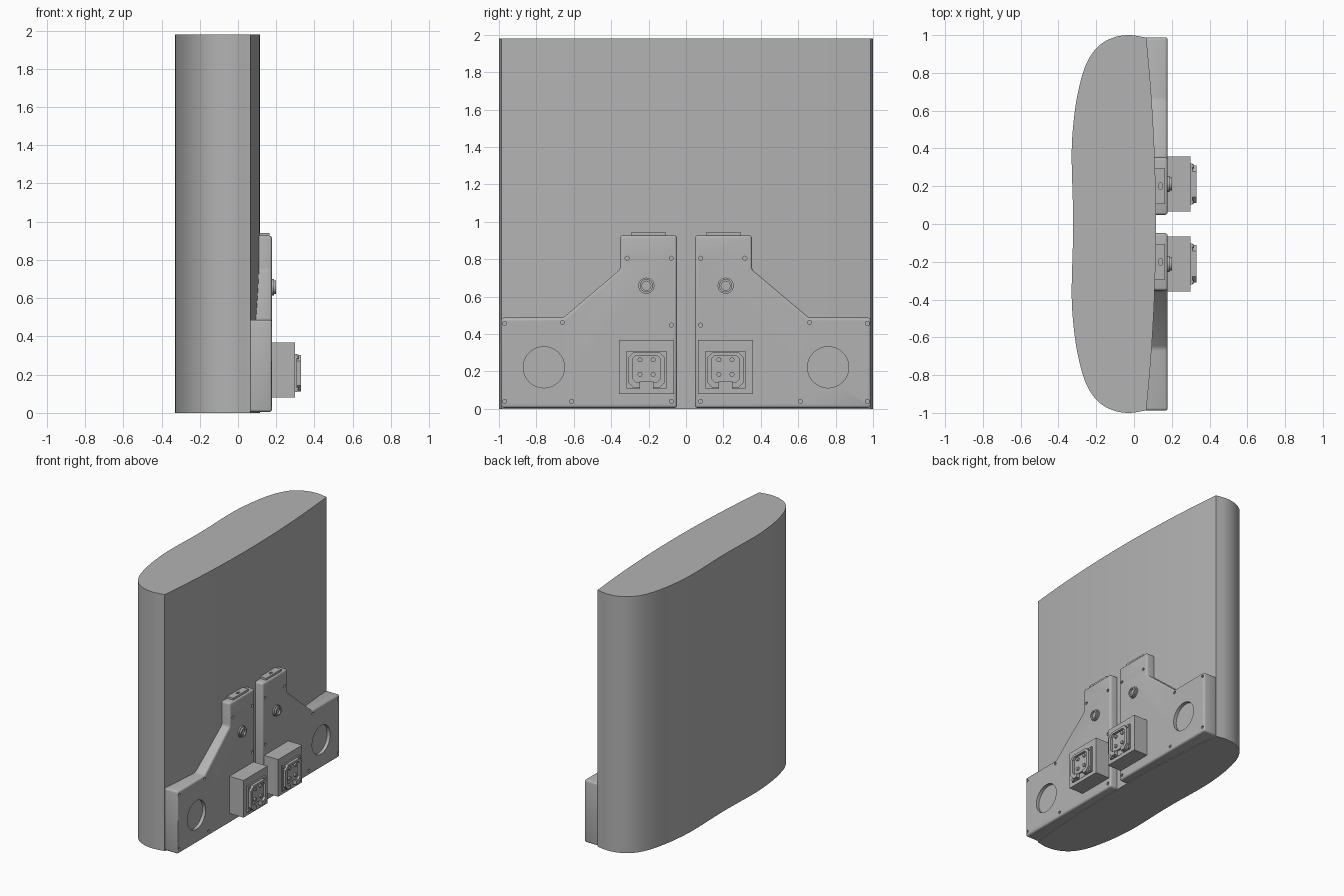
import bpy
import bmesh
import math
from mathutils import Vector

if "Cube" in bpy.data.objects:
    bpy.data.objects.remove(bpy.data.objects["Cube"], do_unlink=True)

gray = bpy.data.materials.new("plain_gray")
gray.use_nodes = True
gray.diffuse_color = (0.45, 0.45, 0.45, 1)
gray.node_tree.nodes["Principled BSDF"].inputs["Base Color"].default_value = gray.diffuse_color


def prism(name, outline, vector):
    """Extrude a closed 3D outline along a vector."""
    bm = bmesh.new()
    base = bm.faces.new([bm.verts.new(p) for p in outline])
    ext = bmesh.ops.extrude_face_region(bm, geom=[base], use_keep_orig=True)
    moved = [e for e in ext["geom"] if isinstance(e, bmesh.types.BMVert)]
    bmesh.ops.translate(bm, verts=moved, vec=vector)
    bmesh.ops.recalc_face_normals(bm, faces=bm.faces)
    mesh = bpy.data.meshes.new(name)
    bm.to_mesh(mesh)
    bm.free()
    mesh.materials.append(gray)
    obj = bpy.data.objects.new(name, mesh)
    bpy.context.collection.objects.link(obj)
    return obj


def slab(name, yz, x0, x1):
    return prism(name, [(x0, y, z) for y, z in yz], (x1 - x0, 0, 0))


def box(name, x0, x1, y0, y1, z0, z1):
    return slab(name, [(y0, z0), (y1, z0), (y1, z1), (y0, z1)], x0, x1)


def disc(name, y, z, r, x0, x1, n=32):
    angles = [2 * math.pi * i / n for i in range(n)]
    return slab(name, [(y + r * math.cos(a), z + r * math.sin(a)) for a in angles], x0, x1)


def octagon(name, y, z, hy, hz, cut, x0, x1):
    yz = [(hy, cut - hz), (hy, hz - cut), (hy - cut, hz), (cut - hy, hz),
          (-hy, hz - cut), (-hy, cut - hz), (cut - hy, -hz), (hy - cut, -hz)]
    return slab(name, [(y + a, z + b) for a, b in yz], x0, x1)


def activate(obj):
    bpy.ops.object.select_all(action="DESELECT")
    obj.select_set(True)
    bpy.context.view_layer.objects.active = obj


def bevel(obj, width, segments=3):
    activate(obj)
    mod = obj.modifiers.new("bevel", "BEVEL")
    mod.width, mod.segments = width, segments
    bpy.ops.object.modifier_apply(modifier=mod.name)


def cut(obj, cutters):
    activate(obj)
    for cutter in cutters:
        mod = obj.modifiers.new("cut", "BOOLEAN")
        mod.operation, mod.solver, mod.object = "DIFFERENCE", "EXACT", cutter
        bpy.ops.object.modifier_apply(modifier=mod.name)
        bpy.data.objects.remove(cutter, do_unlink=True)


def finish(obj, mirror=True):
    activate(obj)
    bpy.ops.object.shade_smooth_by_angle(angle=math.radians(30))
    if mirror:
        mod = obj.modifiers.new("mirror", "MIRROR")
        mod.use_axis = (False, True, False)
        mod.use_mirror_merge = False


def spline(points, steps=6):
    """Catmull-Rom curve through 2D points."""
    pts = [Vector(p) for p in points]
    pts = [2 * pts[0] - pts[1]] + pts + [2 * pts[-1] - pts[-2]]
    out = []
    for a, b, c, d in zip(pts, pts[1:], pts[2:], pts[3:]):
        for i in range(steps):
            t = i / steps
            out.append(0.5 * (2 * b + (c - a) * t + (2 * a - 5 * b + 4 * c - d) * t ** 2
                              + (3 * b - a - 3 * c + d) * t ** 3))
    return out + [pts[-2]]


# Tall body with a rounded back and a gently bowed face
half = [(0.065, -0.987), (-0.03, -1), (-0.12, -0.983), (-0.2, -0.93), (-0.26, -0.83),
        (-0.3, -0.68), (-0.322, -0.52), (-0.33, -0.35)]
curve = spline(half + [(-0.322, 0)] + [(x, -y) for x, y in reversed(half)])
bow = [(0.116 - 0.051 * t * t, 0.987 * t) for t in [1 - i / 12 for i in range(1, 24)]]
outline = [(p[0], p[1], 0) for p in list(curve) + bow]
finish(prism("body", outline, (0, 0, 1.98)), mirror=False)

# Stepped mounting plate with rounded edges
plate = slab("mounting_plate", [(0.048, 0.005), (0.988, 0.005), (0.988, 0.487), (0.657, 0.487),
                                (0.352, 0.745), (0.352, 0.927), (0.048, 0.927)], 0.06, 0.178)
bevel(plate, 0.014)
screws = [(0.078, 0.805), (0.315, 0.805), (0.078, 0.447), (0.66, 0.462),
          (0.97, 0.457), (0.078, 0.04), (0.612, 0.04), (0.97, 0.04)]
holes = [disc("screw_cutter", y, z, 0.011, 0.168, 0.2, 12) for y, z in screws]
holes.append(disc("round_cutter", 0.76, 0.222, 0.11, 0.153, 0.2, 48))
cut(plate, holes)
finish(plate)

# Tab on top of the plate
tab = box("top_tab", 0.11, 0.165, 0.107, 0.294, 0.9, 0.942)
cut(tab, [box("slot_cutter", 0.132, 0.148, 0.185, 0.216, 0.93, 0.96)])
finish(tab)

# Round socket with a stepped collar
collar = disc("socket_collar", 0.212, 0.658, 0.043, 0.17, 0.188)
finish(collar)
ring = disc("socket_ring", 0.212, 0.658, 0.035, 0.18, 0.2)
cut(ring, [disc("socket_cutter", 0.212, 0.658, 0.024, 0.187, 0.22)])
finish(ring)

# Connector block and its flange
cy, cz = 0.211, 0.208
finish(box("connector_block", 0.17, 0.298, 0.065, 0.358, 0.08, 0.367))
flange = box("connector_flange", 0.29, 0.309, cy - 0.108, cy + 0.108, cz - 0.1, cz + 0.1)
cut(flange, [box("notch_cutter", 0.3, 0.35, cy - 0.034, cy + 0.034, 0.09, 0.147)])
finish(flange)

# Hollow connector housing with a notch at the bottom
housing = octagon("connector_housing", cy, cz, 0.1, 0.096, 0.032, 0.3, 0.33)
cut(housing, [octagon("recess_cutter", cy, cz + 0.006, 0.076, 0.072, 0.02, 0.312, 0.4),
              box("notch_cutter", 0.295, 0.4, cy - 0.034, cy + 0.034, 0.08, 0.147)])
finish(housing)

# Contact pins and corner screws
for side in (-1, 1):
    for level in (-1, 1):
        pin = disc("contact_pin", cy + side * 0.035, cz + 0.015 + level * 0.039, 0.013, 0.305, 0.325, 16)
        finish(pin)
        finish(disc("flange_screw", cy + side * 0.095, cz + level * 0.086, 0.011, 0.3, 0.316, 12))
